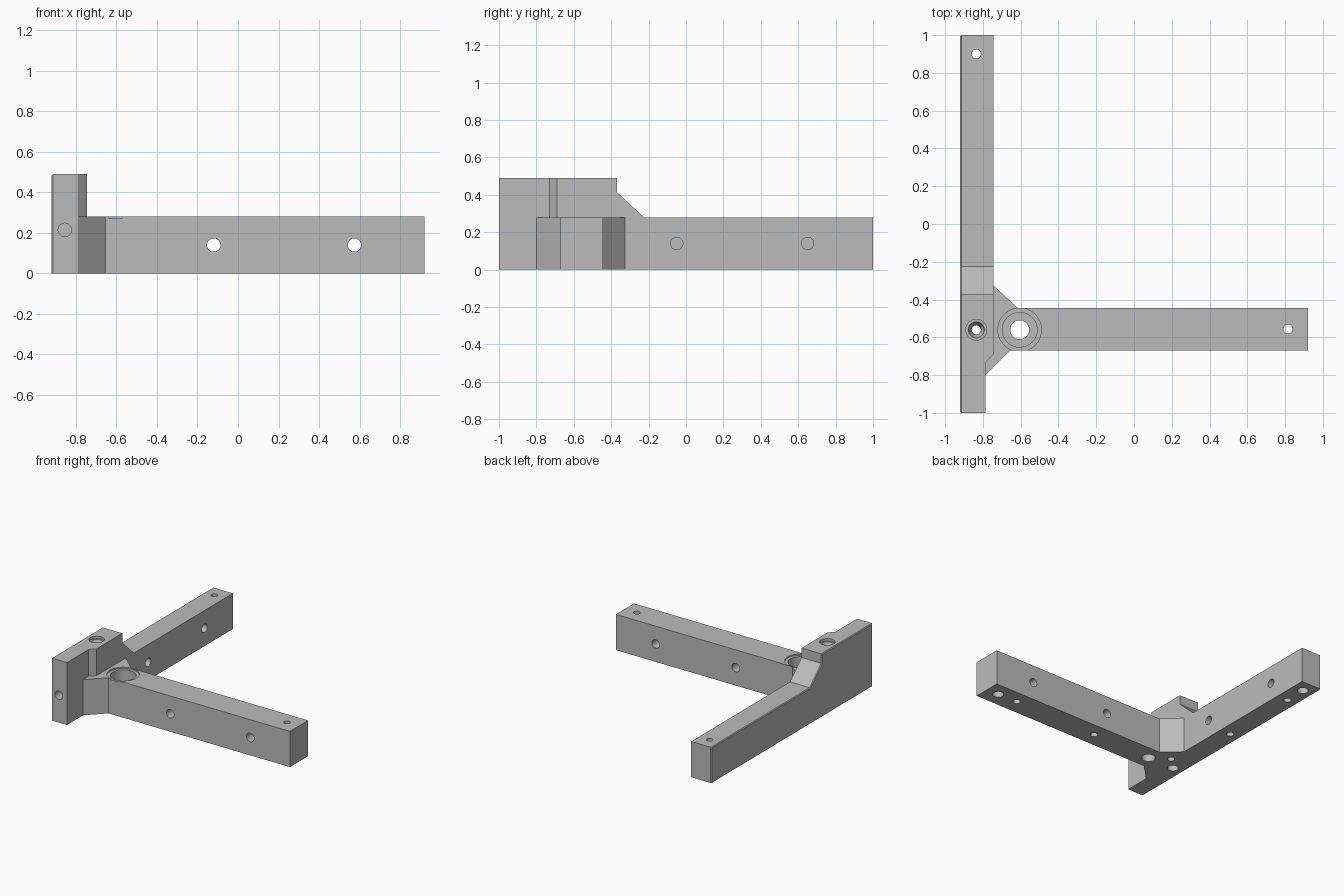
import bpy, bmesh
from mathutils import Vector, Matrix

cube = bpy.data.objects.get("Cube")
if cube:
    bpy.data.objects.remove(cube, do_unlink=True)

grey = bpy.data.materials.new("plain grey")
grey.use_nodes = True
colour = (0.5, 0.5, 0.5, 1)
grey.diffuse_color = colour
grey.node_tree.nodes["Principled BSDF"].inputs["Base Color"].default_value = colour


def add_object(name, bm):
    bmesh.ops.recalc_face_normals(bm, faces=bm.faces)
    mesh = bpy.data.meshes.new(name)
    bm.to_mesh(mesh)
    bm.free()
    mesh.materials.append(grey)
    obj = bpy.data.objects.new(name, mesh)
    bpy.context.collection.objects.link(obj)
    return obj


def prism(points, offset):
    """Closed outline pushed along an offset vector."""
    bm = bmesh.new()
    face = bm.faces.new([bm.verts.new(p) for p in points])
    res = bmesh.ops.extrude_face_region(bm, geom=[face])
    verts = [g for g in res["geom"] if isinstance(g, bmesh.types.BMVert)]
    bmesh.ops.translate(bm, verts=verts, vec=offset)
    return bm


def combine(target, tool, operation):
    mod = target.modifiers.new("combine", "BOOLEAN")
    mod.operation = operation
    mod.solver = "EXACT"
    mod.object = tool
    tool.hide_render = True
    bpy.context.view_layer.objects.active = target
    bpy.ops.object.modifier_apply(modifier=mod.name)
    bpy.data.objects.remove(tool, do_unlink=True)


def drill(target, start, end, r1, r2=None):
    """Cut a round or tapered hole between two points."""
    a, b = Vector(start), Vector(end)
    axis = b - a
    bm = bmesh.new()
    bmesh.ops.create_cone(
        bm, cap_ends=True, segments=40, radius1=r1, radius2=r2 or r1, depth=axis.length,
        matrix=Matrix.Translation((a + b) / 2) @ axis.to_track_quat("Z", "Y").to_matrix().to_4x4())
    combine(target, add_object("hole_cutter", bm), "DIFFERENCE")


LEFT, INNER, NOSE = -0.92, -0.745, -0.785
DECK, TOP = 0.28, 0.49

# Long rail with raised block, outer rim slightly chamfered
side = [(-1, 0), (1, 0), (1, DECK), (-0.225, DECK), (-0.37, 0.415), (-0.37, TOP), (-1, TOP)]
bm = prism([(LEFT, y, z) for y, z in side], (INNER - LEFT, 0, 0))
rim = [e for e in bm.edges
       if all(abs(v.co.x - LEFT) < 1e-4 for v in e.verts) and any(v.co.z > 0.01 for v in e.verts)]
bmesh.ops.bevel(bm, geom=rim, offset=0.006, segments=1, affect="EDGES")
bracket = add_object("angle_bracket", bm)

# Narrowed nose of the raised block
nose = [(NOSE, -1.1), (NOSE, -0.73), (INNER, -0.69), (-0.7, -0.645), (-0.7, -1.1)]
combine(bracket, add_object("nose_cutter", prism([(x, y, -0.1) for x, y in nose], (0, 0, 1))),
        "DIFFERENCE")

# Cross arm with its two gussets
arm = [(-0.85, -0.8), (NOSE, -0.8), (-0.655, -0.67), (0.92, -0.67), (0.92, -0.445),
       (-0.615, -0.445), (INNER, -0.325), (-0.85, -0.325)]
combine(bracket, add_object("cross_arm", prism([(x, y, 0) for x, y in arm], (0, 0, DECK))), "UNION")

# Pivot bore: shallow ring, seat and through hole
px, py = -0.605, -0.56
for radius, low in ((0.115, 0.27), (0.092, 0.1), (0.05, -0.1)):
    drill(bracket, (px, py, 0.4), (px, py, low), radius)

# Vertical screw holes, wider from below
for x, y in ((-0.835, 0.9), (0.815, -0.556), (-0.835, -0.56)):
    drill(bracket, (x, y, -0.1), (x, y, 0.6), 0.024)
    drill(bracket, (x, y, -0.1), (x, y, 0.06), 0.04)

# Countersink on the raised block
drill(bracket, (-0.835, -0.56, 0.6), (-0.835, -0.56, 0.47), 0.055)
drill(bracket, (-0.835, -0.56, 0.475), (-0.835, -0.56, 0.43), 0.045, 0.024)

# Blind holes underneath
for x, y in ((0.645, -0.55), (-0.09, -0.556), (-0.742, -0.469), (-0.838, 0.08), (-0.838, 0.724)):
    drill(bracket, (x, y, -0.1), (x, y, 0.08), 0.027)

# Cross holes through the arm, blind ones in the rail and the nose
for x in (-0.12, 0.575):
    drill(bracket, (x, -0.8, 0.14), (x, -0.3, 0.14), 0.033)
for y in (-0.05, 0.65):
    drill(bracket, (-0.6, y, 0.14), (-0.86, y, 0.14), 0.033)
drill(bracket, (-0.855, -1.1, 0.215), (-0.855, -0.8, 0.215), 0.033)

bpy.ops.object.select_all(action="DESELECT")
bracket.select_set(True)
bpy.context.view_layer.objects.active = bracket
bpy.ops.object.shade_smooth_by_angle()
